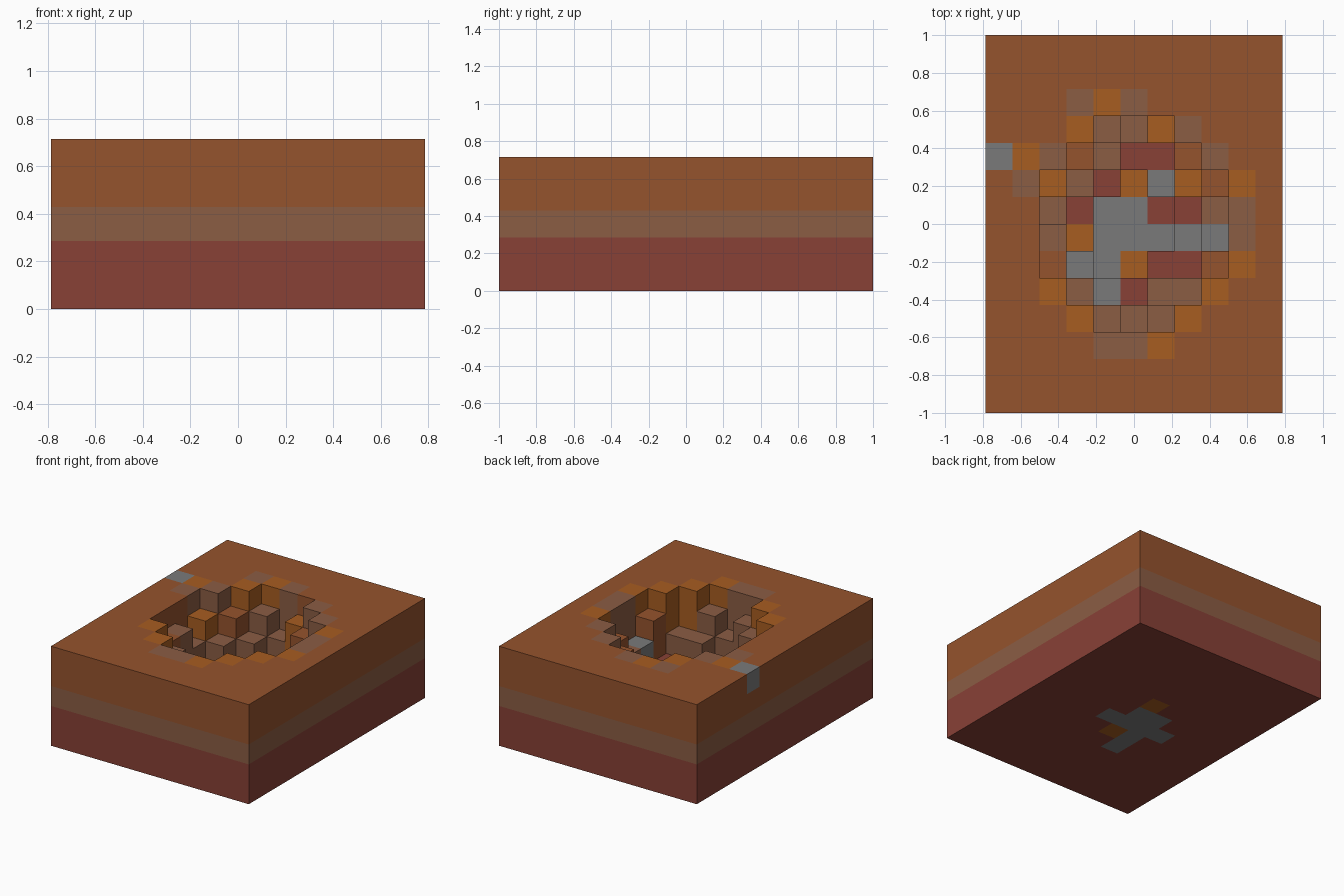
import bpy, bmesh
from mathutils import Vector

if "Cube" in bpy.data.objects:
    bpy.data.objects.remove(bpy.data.objects["Cube"], do_unlink=True)

CELL = 1 / 7
NX, NY, NZ = 11, 14, 5
FIRST_ROW = 11   # row index of the first line in the maps below

# Surface block of each column, back to front ('.' = undisturbed ground)
SURFACE = """
...BOB.....
...OBBOB...
GOBTBRRTB..
.BOBROGOTO.
..BRGGRRBB.
..BOGGGGGB.
..TGGORRTO.
..OBGRBBO..
...OBBBO...
....BBO....
""".split()

# Blocks dug out of each column
DEPTH = """
...........
....121....
...12331...
..1234321..
..2344432..
..1344432..
..1244331..
...13322...
....121....
...........
""".split()

# Blocks showing through the underside
BASE = """
...........
...........
...........
.....O.....
....GG.....
...GGGG....
....GO.....
....G......
...........
...........
""".split()

STRATA = "RRBTT"   # undisturbed layers, bottom to top
COLOURS = {
    "T": ("orange_clay", (149, 83, 45)),
    "B": ("brown_clay", (139, 93, 68)),
    "R": ("red_clay", (136, 65, 54)),
    "G": ("grey_stone", (122, 122, 122)),
    "O": ("ochre_sand", (167, 93, 33)),
}


def linear(v):
    v /= 255
    return ((v + 0.055) / 1.055) ** 2.4


def make_material(name, rgb):
    mat = bpy.data.materials.new(name)
    mat.use_nodes = True
    colour = (*map(linear, rgb), 1)
    mat.diffuse_color = colour
    shader = mat.node_tree.nodes["Principled BSDF"]
    shader.inputs["Base Color"].default_value = colour
    shader.inputs["Roughness"].default_value = 1
    return mat


def read(table, i, j):
    row = FIRST_ROW - j
    return table[row][i] if 0 <= row < len(table) else "."


def height(i, j):
    """Number of blocks left in a column."""
    if not (0 <= i < NX and 0 <= j < NY):
        return 0
    d = read(DEPTH, i, j)
    return NZ - (0 if d == "." else int(d))


def block(i, j, k):
    """Block letter at a cell."""
    if k == 0:
        c = read(BASE, i, j)
        if c == "." and height(i, j) == 1:
            c = read(SURFACE, i, j)
    else:
        top = k == height(i, j) - 1
        lining = k > 1 and i > 1
        c = read(SURFACE, i, j) if top or lining else "."
    return STRATA[k] if c == "." else c


def solid(i, j, k):
    return 0 <= k < height(i, j)


# Cratered ground: only the exposed faces of the blocks
bm = bmesh.new()
corners = {}


def vert(p):
    key = tuple(round(c) for c in p)
    if key not in corners:
        x, y, z = key
        corners[key] = bm.verts.new(((x - NX / 2) * CELL, (y - NY / 2) * CELL, z * CELL))
    return corners[key]


AXES = [Vector(a) for a in ((1, 0, 0), (0, 1, 0), (0, 0, 1))]
letters = list(COLOURS)
for i in range(NX):
    for j in range(NY):
        for k in range(height(i, j)):
            cell = Vector((i, j, k))
            for a in range(3):
                for sign in (-1, 1):
                    n = AXES[a] * sign
                    if solid(*(int(c) for c in cell + n)):
                        continue
                    u, v = AXES[(a + 1) % 3], AXES[(a + 2) % 3]
                    start = cell + (AXES[a] if sign > 0 else Vector())
                    ring = [start, start + u, start + u + v, start + v]
                    if sign < 0:
                        ring.reverse()
                    face = bm.faces.new([vert(p) for p in ring])
                    face.material_index = letters.index(block(i, j, k))

mesh = bpy.data.meshes.new("cratered_ground")
bm.to_mesh(mesh)
bm.free()
for name, rgb in COLOURS.values():
    mesh.materials.append(make_material(name, rgb))
ground = bpy.data.objects.new("cratered_ground", mesh)
bpy.context.collection.objects.link(ground)
